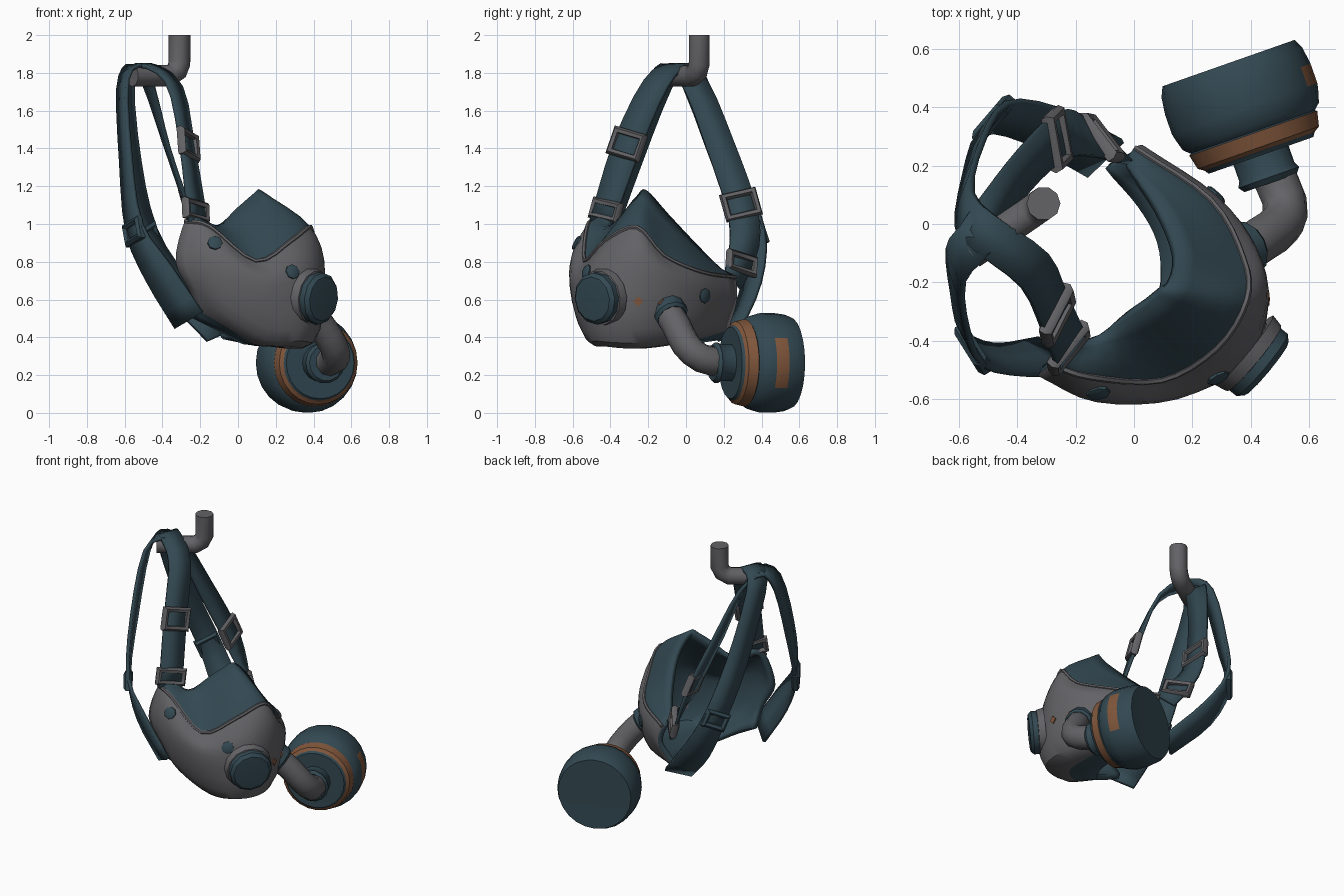
import bpy, bmesh, math
from mathutils import Vector as V

if "Cube" in bpy.data.objects:
    bpy.data.objects.remove(bpy.data.objects["Cube"])

def mat(name, c):
    m = bpy.data.materials.new(name)
    m.diffuse_color = (*c, 1)
    m.use_nodes = True
    m.node_tree.nodes["Principled BSDF"].inputs["Base Color"].default_value = m.diffuse_color
    return m

GRAY = mat("dark grey rubber", (0.125, 0.122, 0.132))
TEAL = mat("dark teal", (0.033, 0.066, 0.085))
COPPER = mat("copper brown", (0.22, 0.095, 0.045))

def finish(bm, name, mats, angle=35):
    me = bpy.data.meshes.new(name)
    bm.to_mesh(me)
    bm.free()
    ob = bpy.data.objects.new(name, me)
    bpy.context.collection.objects.link(ob)
    for m in mats:
        me.materials.append(m)
    bpy.ops.object.select_all(action='DESELECT')
    ob.select_set(True)
    bpy.context.view_layer.objects.active = ob
    bpy.ops.object.shade_smooth_by_angle(angle=math.radians(angle))
    return ob

def spline(pts, t):
    """Catmull-Rom point at parameter t."""
    n = len(pts)
    i = max(0, min(int(t), n - 2))
    f = t - i
    b, c = pts[i], pts[i + 1]
    a = pts[i - 1] if i else b * 2 - c
    d = pts[i + 2] if i + 2 < n else c * 2 - b
    return 0.5 * (2 * b + (c - a) * f + (2 * a - 5 * b + 4 * c - d) * f ** 2
                  + (3 * b - a - 3 * c + d) * f ** 3)

def frame(axis):
    a = V(axis).normalized()
    x = a.orthogonal().normalized() if abs(a.z) > 0.9 else V((0, 0, 1)).cross(a).normalized()
    return a, x, a.cross(x)

def lathe(name, origin, axis, prof, mats, segs=16, rule=None):
    """Revolve (radius, height) points about an axis."""
    o = V(origin)
    a, x, y = frame(axis)
    bm = bmesh.new()
    rings = []
    for r, h in prof:
        rings.append([bm.verts.new(o + a * h + (x * math.cos(k) + y * math.sin(k)) * max(r, 1e-4))
                      for k in [2 * math.pi * j / segs for j in range(segs)]])
    for p, q in zip(rings, rings[1:]):
        for j in range(segs):
            k = (j + 1) % segs
            bm.faces.new((p[j], p[k], q[k], q[j]))
    bmesh.ops.remove_doubles(bm, verts=bm.verts, dist=0.0005)
    bmesh.ops.recalc_face_normals(bm, faces=bm.faces)
    if rule:
        for f in bm.faces:
            d = f.calc_center_median() - o
            h = d.dot(a)
            f.material_index = rule(h, (d - a * h).normalized())
    return finish(bm, name, mats)

def tube(name, pts, radius, m, cyclic=False, res=3):
    cu = bpy.data.curves.new(name, 'CURVE')
    cu.dimensions = '3D'
    cu.bevel_depth, cu.bevel_resolution, cu.use_fill_caps = radius, res, True
    sp = cu.splines.new('POLY')
    sp.points.add(len(pts) - 1)
    for p, q in zip(sp.points, pts):
        p.co = (*q, 1)
    sp.use_cyclic_u = cyclic
    ob = bpy.data.objects.new(name, cu)
    bpy.context.collection.objects.link(ob)
    cu.materials.append(m)
    bpy.ops.object.select_all(action='DESELECT')
    ob.select_set(True)
    bpy.context.view_layer.objects.active = ob
    bpy.ops.object.convert(target='MESH')
    bpy.ops.object.shade_smooth_by_angle(angle=math.radians(48))

# face piece: columns run left to right, rows: seal edge, shell edge, cheek, jaw, under rim
COLS = [[V(p) for p in c] for c in (
    ((-.22, -.42, 1.07), (-.28, -.48, 1.02), (-.33, -.52, .80), (-.25, -.50, .63), (-.24, -.44, .50)),
    ((-.12, -.38, .99), (-.15, -.52, .99), (-.13, -.61, .80), (-.08, -.57, .53), (-.10, -.42, .43)),
    ((.00, -.31, 1.09), (.09, -.53, .81), (.15, -.60, .68), (.15, -.53, .39), (.01, -.36, .37)),
    ((.07, -.26, 1.15), (.28, -.42, .92), (.38, -.47, .72), (.34, -.47, .38), (.06, -.28, .36)),
    ((.12, -.21, 1.18), (.38, -.26, .99), (.46, -.27, .75), (.40, -.29, .37), (.09, -.20, .355)),
    ((.15, -.09, 1.05), (.37, -.12, .84), (.42, -.08, .70), (.35, -.10, .39), (.08, -.06, .36)),
    ((.08, .07, .88), (.26, .08, .75), (.28, .10, .62), (.22, .08, .43), (.02, .07, .37)),
    ((-.03, .21, .74), (.00, .26, .72), (.03, .27, .60), (-.02, .24, .49), (-.08, .21, .39)))]

def surf(u, v):
    return spline([spline(c, v) for c in COLS], u)

def surf_normal(u, v):
    e = 0.05
    return (surf(u, v + e) - surf(u, v - e)).cross(surf(u + e, v) - surf(u - e, v)).normalized()

S = 4
bm = bmesh.new()
g = [[bm.verts.new(surf(c / S, r / S)) for r in range(4 * S + 1)] for c in range(7 * S + 1)]
for c in range(7 * S):
    for r in range(4 * S):
        f = bm.faces.new((g[c][r], g[c][r + 1], g[c + 1][r + 1], g[c + 1][r]))
        f.material_index = 0 if S <= r < 3.5 * S else 1
mask = finish(bm, "mask_shell", [GRAY, TEAL])
so = mask.modifiers.new("inner_lining", 'SOLIDIFY')
so.thickness, so.offset = 0.035, -1
so.material_offset = so.material_offset_rim = 1

# slightly raised grey rim along the shell's upper edge
tube("shell_rim", [surf(i / 4, 1.03) for i in range(29)], 0.012, GRAY, res=1)

# rivets and painted marks on the shell
for i, (u, v) in enumerate(((1.1, 1.5), (2.6, 1.75), (6.0, 2.0))):
    lathe(f"rivet_{i}", surf(u, v), surf_normal(u, v),
          [(0, -.02), (.04, -.02), (.04, .004), (.03, .01), (0, .01)], [TEAL], 8)
for i, u in enumerate((4.15, 4.8)):
    lathe(f"painted_mark_{i}", surf(u, 2.4), surf_normal(u, 2.4),
          [(0, -.003), (.026, -.003), (.026, .005), (0, .005)], [COPPER], 4)

# exhale valve
valve, vdir = (.435, -.48, .605), (.75, -.62, -.1)
lathe("valve_ring", valve, vdir,
      [(.12, -.075), (.155, -.075), (.15, -.05), (.145, -.03), (.12, -.025), (0, -.025)], [GRAY], 14)
lathe("valve_cap", valve, vdir,
      [(0, -.04), (.138, -.04), (.138, .005), (.118, .025), (.1, .027), (0, .022)], [TEAL], 12)

# elbow hose with collars
lathe("hose_port", (.37, -.09, .53), (.7, .35, -.6), [(0, -.03), (.1, -.03), (.095, .03), (.08, .045), (0, .045)], [TEAL], 12)
hose = [V(p) for p in ((.38, -.09, .525), (.44, -.05, .46), (.505, .0, .36), (.515, .08, .29), (.46, .2, .265))]
tube("elbow_hose", [spline(hose, i / 2) for i in range(9)], 0.078, GRAY)

# filter canister: copper ring by height, copper patch facing right
can, cdir = (.435, .235, .265), (-.33, .94, 0)
lathe("canister_collar", can, cdir, [(0, -.1), (.095, -.1), (.11, -.08), (.1, -.06), (.1, .01), (0, .01)], [TEAL], 14)

def can_rule(h, d):
    if .01 < h < .082 and d.length > 0:
        return 1
    return 1 if .17 < h < .24 and d.dot(V((.94, .33, 0))) > .84 else 0

lathe("canister", can, cdir,
      [(0, 0), (.19, 0), (.2, .015), (.22, .028), (.232, .08), (.225, .085), (.247, .105), (.26, .15),
       (.264, .17), (.264, .24), (.256, .3), (.24, .335), (.225, .335), (0, .33)], [TEAL, COPPER], 24, can_rule)

# wall hook
tube("hook", [(-.31, .07, 2.0), (-.31, .07, 1.85), (-.325, .06, 1.81), (-.36, .035, 1.785), (-.56, -.1, 1.785)],
     0.058, GRAY)

def strap(name, keys, widths):
    """Flat ribbon through (x, y, z, nx, ny, nz) keys."""
    P = [V(k[:3]) for k in keys]
    N = [V(k[3:]).normalized() for k in keys]
    W = [V((w, 0, 0)) for w in widths]
    bm = bmesh.new()
    rows = []
    n = (len(keys) - 1) * 3
    for i in range(n + 1):
        t = i / 3
        p = spline(P, t)
        tan = spline(P, min(t + .05, len(P) - 1)) - spline(P, max(t - .05, 0))
        w = tan.cross(spline(N, t)).normalized() * spline(W, t).x / 2
        rows.append((bm.verts.new(p - w), bm.verts.new(p + w)))
    for a, b in zip(rows, rows[1:]):
        bm.faces.new((a[0], a[1], b[1], b[0]))
    ob = finish(bm, name, [TEAL])
    m = ob.modifiers.new("thickness", 'SOLIDIFY')
    m.thickness, m.offset = 0.022, 0

# two straps crossing over the hook
strap("strap_left_front_to_right_rear", (
    (-.21, -.45, 1.0, .8, -.6, .2), (-.27, -.31, 1.42, .9, -.4, .2), (-.34, -.16, 1.74, .8, -.4, .5),
    (-.5, -.04, 1.84, 0, 0, 1), (-.58, .05, 1.74, -.9, .2, .4), (-.55, .22, 1.3, -.9, .4, .1),
    (-.48, .36, .95, -.7, .6, 0), (-.32, .34, .66, -.5, .8, -.3), (-.1, .225, .41, -.5, .7, -.4)),
    (.15, .16, .15, .14, .14, .15, .15, .18, .18))
strap("strap_left_rear_to_right_front", (
    (-.26, -.45, .49, -.4, -.8, -.4), (-.42, -.465, .74, -.5, -.8, -.2), (-.55, -.425, .98, -.8, -.5, 0),
    (-.595, -.3, 1.35, -.9, -.3, .1), (-.61, -.14, 1.74, -.9, -.2, .4), (-.54, -.05, 1.835, 0, 0, 1),
    (-.47, .06, 1.72, .8, .2, .5), (-.38, .18, 1.42, .95, .1, .3), (-.27, .29, 1.1, .95, .1, .3),
    (-.19, .31, .9, .9, .3, .2), (-.05, .25, .7, .6, .8, .2)),
    (.2, .18, .15, .15, .14, .14, .14, .15, .16, .16, .14))

# buckles: rectangular frames lying on the straps
def buckle(name, p, n, t, m, w=.082, h=.06):
    p, n = V(p), V(n).normalized()
    s = V(t).cross(n).normalized()
    t = n.cross(s)
    tube(name, [p + n * .008 + s * a * w + t * b * h for a, b in ((1, 1), (-1, 1), (-1, -1), (1, -1))],
         0.026, m, True, 1)

buckle("left_front_buckle", (-.27, -.31, 1.42), (.9, -.4, .2), (-.1, .2, .5), GRAY)
buckle("left_anchor_buckle", (-.23, -.42, 1.07), (.8, -.6, .2), (-.1, .2, .5), GRAY, h=.04)
buckle("right_front_buckle", (-.27, .29, 1.1), (.95, .1, .3), (-.2, -.15, .5), GRAY)
buckle("right_anchor_buckle", (-.12, .29, .79), (.7, .6, .2), (-.3, -.1, .4), GRAY, h=.04)
buckle("left_rear_buckle", (-.545, -.425, .96), (-.8, -.5, 0), (0, .2, .5), TEAL, .065, .045)
buckle("right_rear_buckle", (-.475, .355, .93), (-.7, .6, 0), (-.1, -.2, .5), TEAL, .065, .045)
